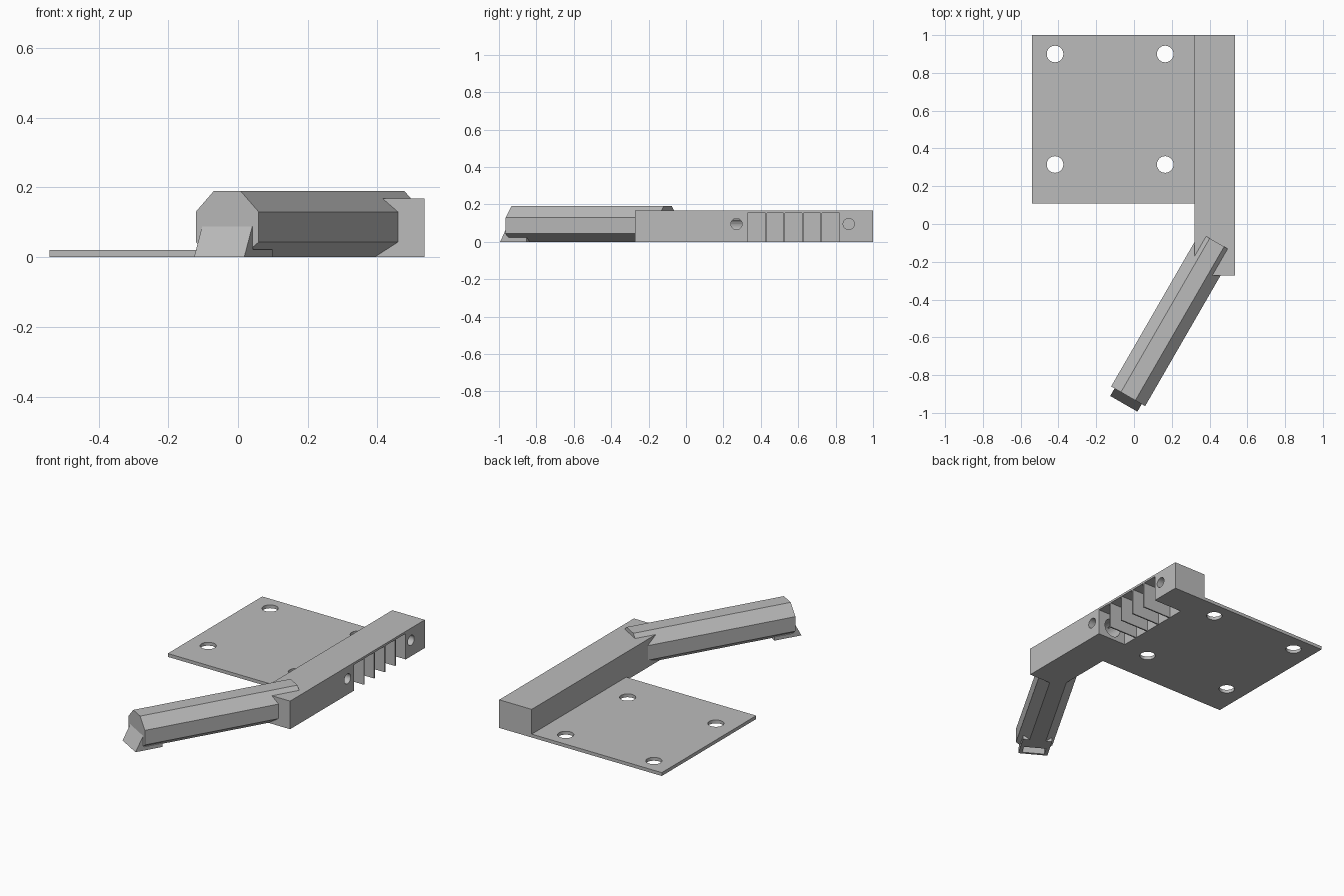
import bpy
import math
from mathutils import Matrix, Vector

if "Cube" in bpy.data.objects:
    bpy.data.objects.remove(bpy.data.objects["Cube"], do_unlink=True)

grey = bpy.data.materials.new("plain_grey")
grey.use_nodes = True
grey.diffuse_color = (0.5, 0.5, 0.5, 1)
grey.node_tree.nodes["Principled BSDF"].inputs["Base Color"].default_value = (0.5, 0.5, 0.5, 1)


def prism(name, profile, depth, matrix):
    """Extrude a counter-clockwise 2D profile along local z, then place it."""
    n = len(profile)
    verts = [matrix @ Vector((a, b, h)) for h in (0, depth) for a, b in profile]
    faces = [tuple(reversed(range(n))), tuple(range(n, 2 * n))]
    faces += [(i, (i + 1) % n, n + (i + 1) % n, n + i) for i in range(n)]
    mesh = bpy.data.meshes.new(name)
    mesh.from_pydata(verts, [], faces)
    mesh.materials.append(grey)
    obj = bpy.data.objects.new(name, mesh)
    bpy.context.collection.objects.link(obj)
    return obj


def box(name, x0, x1, y0, y1, z0, z1, matrix=Matrix()):
    rect = [(x0, y0), (x1, y0), (x1, y1), (x0, y1)]
    return prism(name, rect, z1 - z0, matrix @ Matrix.Translation((0, 0, z0)))


def rod(name, radius, depth, start, direction):
    ring = [(radius * math.cos(math.tau * i / 32), radius * math.sin(math.tau * i / 32))
            for i in range(32)]
    turn = Vector(direction).to_track_quat("Z", "Y").to_matrix().to_4x4()
    return prism(name, ring, depth, Matrix.Translation(start) @ turn)


def combine(target, tools, operation="DIFFERENCE"):
    """Apply booleans and remove the tool objects."""
    for tool in tools:
        mod = target.modifiers.new("cut", "BOOLEAN")
        mod.operation = operation
        mod.solver = "EXACT"
        mod.object = tool
        tool.hide_render = True
    graph = bpy.context.evaluated_depsgraph_get()
    mesh = bpy.data.meshes.new_from_object(target.evaluated_get(graph))
    target.modifiers.clear()
    target.data = mesh
    for tool in tools:
        bpy.data.objects.remove(tool, do_unlink=True)


# Mounting plate with four screw holes
plate = box("mounting_plate", -0.54, 0.32, 0.108, 1, 0, 0.02)
combine(plate, [rod("plate_hole", 0.044, 0.1, (x, y, -0.04), (0, 0, 1))
                for x in (-0.418, 0.165) for y in (0.315, 0.9)])

# Long side block
block = box("side_block", 0.32, 0.535, -0.272, 1, 0, 0.168)

# Angled arm: local x across, local y along its length, tip at y = 0
arm_frame = Matrix.Translation((-0.031, -0.912, 0)) @ Matrix.Rotation(math.radians(-30), 4, "Z")
along = arm_frame @ Matrix(((1, 0, 0, 0), (0, 0, 1, 0), (0, 1, 0, 0), (0, 0, 0, 1)))
half = [(0.046, 0), (0.104, 0.043), (0.104, 0.13), (0.044, 0.19)]
section = half + [(-a, b) for a, b in reversed(half)]
# the frame is mirrored, so the winding is reversed
arm = prism("angled_arm", section[::-1], 0.94, along)

# Wedge lip under the arm tip, with a pocket open at the bottom
across = arm_frame @ Matrix(((0, 0, 1, -0.083), (1, 0, 0, 0), (0, 1, 0, 0), (0, 0, 0, 1)))
lip = prism("tip_lip", [(-0.046, 0), (0.115, 0), (0.115, 0.022), (0.004, 0.022),
                        (0.004, 0.088), (0, 0.088)], 0.166, across)
combine(arm, [lip], "UNION")
pocket = prism("tip_pocket", [(-0.041, -0.02), (0.03, -0.02), (0.03, 0.06), (-0.003, 0.06)],
               0.126, across @ Matrix.Translation((0, 0, 0.02)))
combine(arm, [pocket])
combine(block, [arm], "UNION")
block.name = "block_and_arm"

# Vent slots between thin fins, side screw holes and inner channel
pitch = 0.49 / 5
cutters = [box("slot", 0.345, 0.6, 0.33 + i * pitch + (0.004 if i else 0),
               0.33 + (i + 1) * pitch - (0.004 if i < 4 else 0), -0.05, 0.155)
           for i in range(5)]
cutters += [rod("side_hole", 0.03, 0.2, (0.6, y, 0.095), (-1, 0, 0)) for y in (0.27, 0.87)]
cutters.append(rod("channel", 0.055, 0.3, (0.435, 0.04, 0.075), (0, 1, 0)))
combine(block, cutters)
